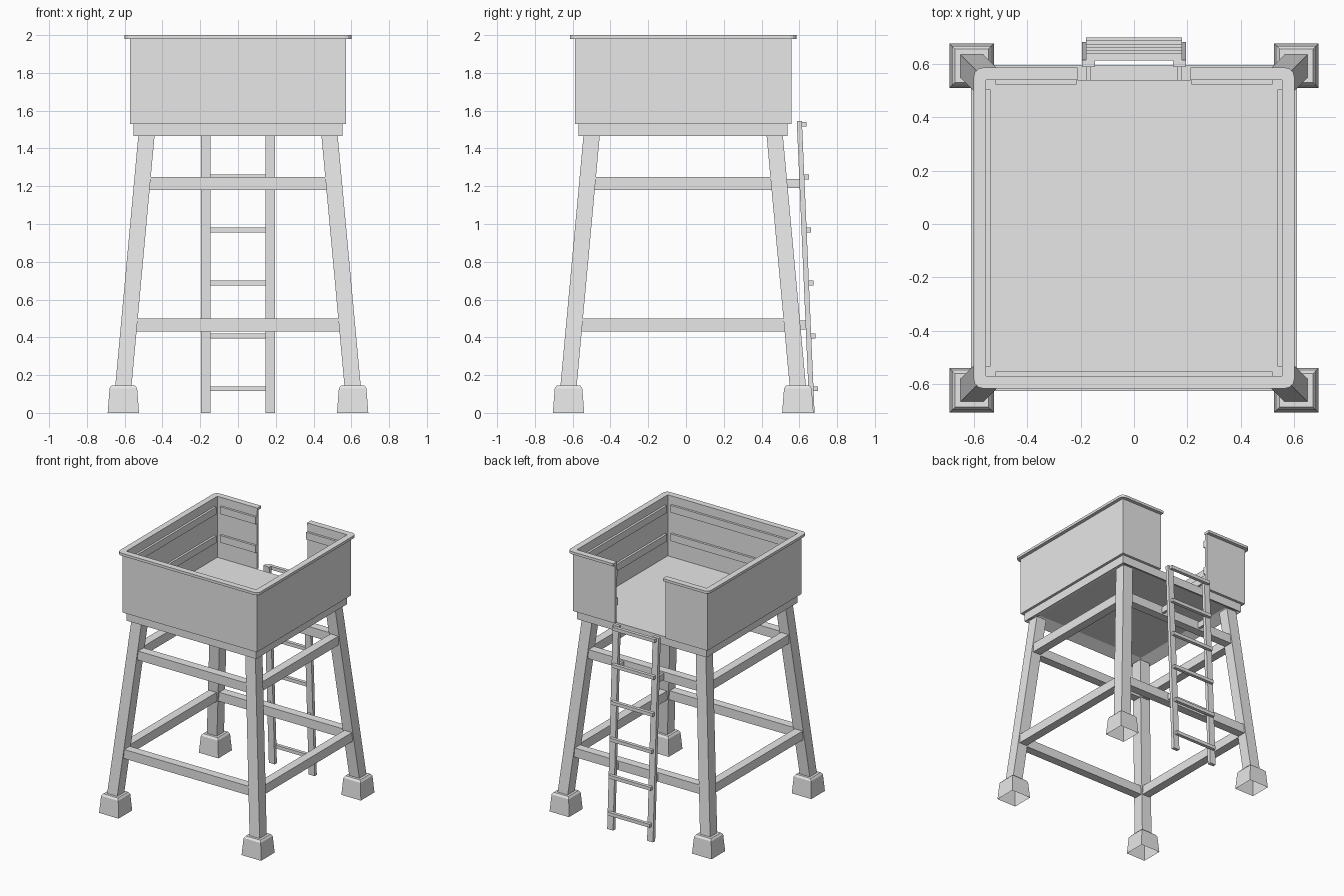
import bpy, bmesh

if "Cube" in bpy.data.objects:
    bpy.data.objects.remove(bpy.data.objects["Cube"], do_unlink=True)

CY = -0.015          # tower centre; the ladder sticks out behind
DECK, RIM = 1.53, 1.98

grey = bpy.data.materials.new("plain_grey")
grey.use_nodes = True
colour = (0.8, 0.8, 0.8, 1)
grey.diffuse_color = colour
grey.node_tree.nodes["Principled BSDF"].inputs["Base Color"].default_value = colour


def finish(name, bm):
    bmesh.ops.recalc_face_normals(bm, faces=bm.faces)
    mesh = bpy.data.meshes.new(name)
    bm.to_mesh(mesh)
    bm.free()
    mesh.materials.append(grey)
    obj = bpy.data.objects.new(name, mesh)
    bpy.context.collection.objects.link(obj)
    return obj


def loft(name, levels, open_bottom=False):
    """Stack of rectangles, each given as centre x, y, z and half sizes."""
    bm = bmesh.new()
    rings = [[bm.verts.new((x + sx * hx, y + sy * hy, z))
              for sx, sy in ((-1, -1), (1, -1), (1, 1), (-1, 1))]
             for x, y, z, hx, hy in levels]
    for low, high in zip(rings, rings[1:]):
        for i in range(4):
            j = (i + 1) % 4
            bm.faces.new((low[i], low[j], high[j], high[i]))
    bm.faces.new(rings[-1])
    bottom = bm.faces.new(rings[0])
    finish_bm = bm
    bmesh.ops.recalc_face_normals(bm, faces=bm.faces)
    if open_bottom:
        bmesh.ops.delete(bm, geom=[bottom], context='FACES_ONLY')
    return finish(name, finish_bm)


def box(name, x0, x1, y0, y1, z0, z1):
    x, y, hx, hy = (x0 + x1) / 2, (y0 + y1) / 2, abs(x1 - x0) / 2, abs(y1 - y0) / 2
    return loft(name, [(x, y, z0, hx, hy), (x, y, z1, hx, hy)])


def surround(name, outer, inner, gap, z0, z1, rounding=0):
    """Square band with an opening of half width gap in the back."""
    half = [(gap, inner), (inner, inner), (inner, -inner)]
    out = [(outer, -outer), (outer, outer), (gap, outer)]
    plan = half + [(-x, y) for x, y in reversed(half)]
    plan += [(-x, y) for x, y in reversed(out)] + list(reversed(out))[::-1]
    bm = bmesh.new()
    face = bm.faces.new([bm.verts.new((x, y + CY, z0)) for x, y in plan])
    new = bmesh.ops.extrude_face_region(bm, geom=[face])["geom"]
    top = [g for g in new if isinstance(g, bmesh.types.BMVert)]
    bmesh.ops.translate(bm, verts=top, vec=(0, 0, z1 - z0))
    if rounding:
        corners = [e for e in bm.edges
                   if abs(e.verts[0].co.z - e.verts[1].co.z) > 0.001
                   and abs(e.verts[0].co.x) > inner + 0.01]
        bmesh.ops.bevel(bm, geom=corners, offset=rounding, segments=3,
                        profile=0.5, affect='EDGES')
    return finish(name, bm)


def leg_at(z):
    """Distance of a leg's axis from the centre at height z."""
    return 0.607 - 0.122 * (z - 0.14) / 1.325


# Legs and footings
for sx, side in ((1, "left"), (-1, "right")):
    for sy, end in ((-1, "front"), (1, "back")):
        def ring(z, half, at=None):
            d = leg_at(z) if at is None else at
            return (sx * d, CY + sy * d, z, half, half)
        loft(f"{end}_{side}_leg", [ring(0.14, 0.043), ring(1.47, 0.043)])
        loft(f"{end}_{side}_footing",
             [ring(0, 0.083, 0.607), ring(0.13, 0.073, 0.607),
              ring(0.145, 0.062, 0.607)], open_bottom=True)

# Horizontal braces between the legs
for level, z in (("lower", 0.465), ("upper", 1.215)):
    d, t = leg_at(z), 0.033
    for s, front, side in ((-1, "front", "right"), (1, "back", "left")):
        box(f"{level}_{front}_brace", -d, d, CY + s * d - t, CY + s * d + t, z - 0.035, z + 0.035)
        box(f"{level}_{side}_brace", s * d - t, s * d + t, CY - d, CY + d, z - 0.035, z + 0.035)

# Deck with a recessed underside
deck = box("deck", -0.553, 0.553, CY - 0.553, CY + 0.553, 1.465, DECK)
bm = bmesh.new()
bm.from_mesh(deck.data)
bm.normal_update()
under = [f for f in bm.faces if f.normal.z < -0.9]
bmesh.ops.inset_region(bm, faces=under, thickness=0.11)
bmesh.ops.translate(bm, verts=under[0].verts, vec=(0, 0, 0.045))
bm.to_mesh(deck.data)
bm.free()

# Parapet and its rounded cap
surround("parapet", 0.573, 0.553, 0.215, DECK, RIM)
surround("parapet_cap", 0.6, 0.553, 0.212, RIM, 2.0, rounding=0.035)

# Rails on the inside of the parapet
for level, z0, z1 in (("lower", 1.66, 1.715), ("upper", 1.88, 1.935)):
    box(f"{level}_front_rail", -0.518, 0.518, CY - 0.554, CY - 0.536, z0, z1)
    for s, side in ((1, "left"), (-1, "right")):
        box(f"{level}_{side}_rail", s * 0.554, s * 0.536, CY - 0.518, CY + 0.518, z0, z1)
        box(f"{level}_back_{side}_rail", s * 0.215, s * 0.518, CY + 0.536, CY + 0.554, z0, z1)


def ladder_y(z):
    return 0.667 - 0.067 * z / 1.545


# Leaning ladder with brackets to the back braces
for s, side in ((1, "left"), (-1, "right")):
    x = s * 0.17
    loft(f"{side}_ladder_rail", [(x, ladder_y(z), z, 0.025, 0.0135) for z in (0, 1.545)])
    for level, z in (("lower", 0.465), ("upper", 1.215)):
        box(f"{level}_{side}_bracket", x - 0.01, x + 0.01, CY + leg_at(z), ladder_y(z),
            z - 0.024, z + 0.024)
for i in range(6):
    z = 0.128 + 0.28 * i
    y = ladder_y(z) + 0.011
    box(f"ladder_rung_{i + 1}", -0.18, 0.18, y, y + 0.026, z - 0.013, z + 0.013)
